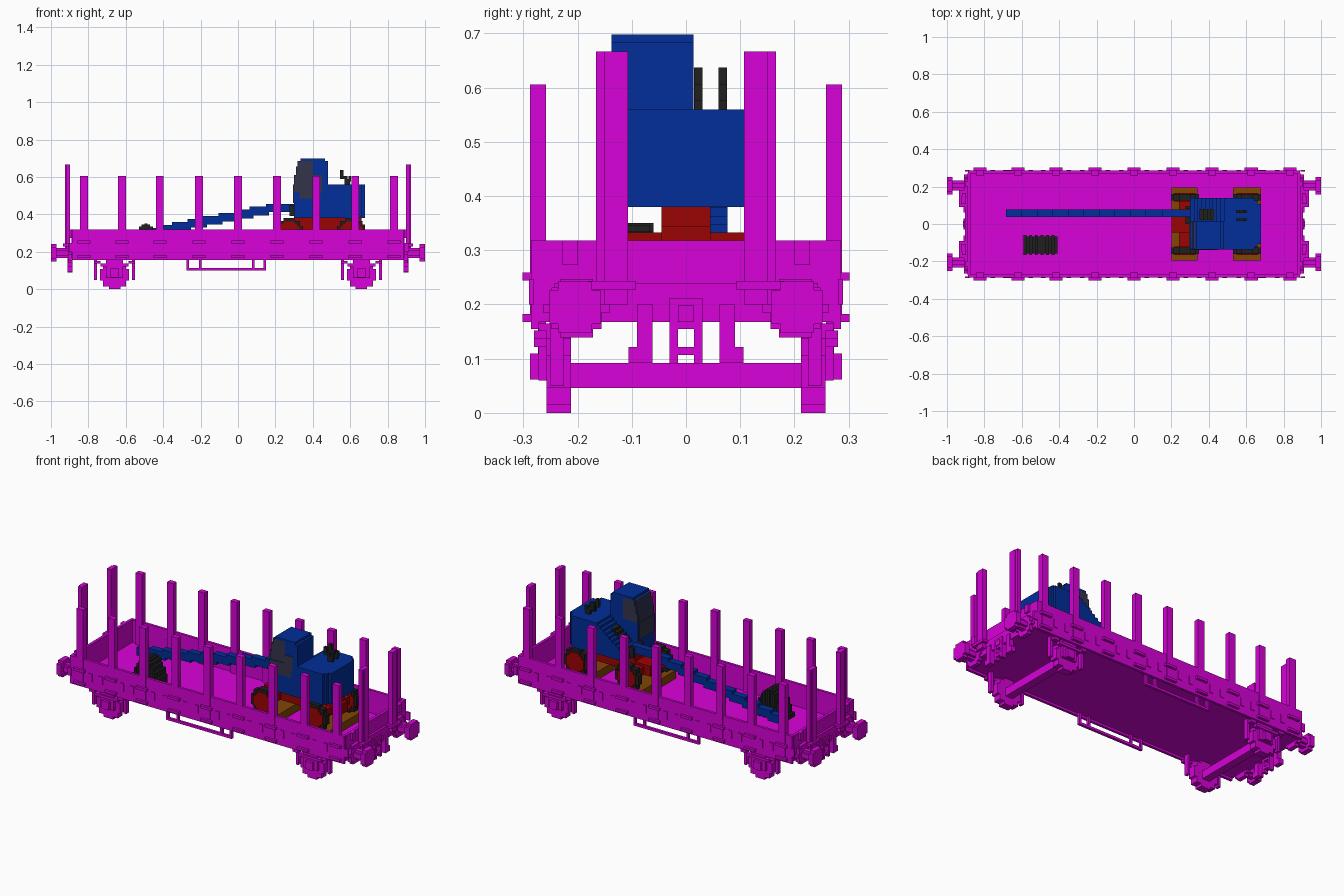
import bpy, bmesh, math

if "Cube" in bpy.data.objects:
    bpy.data.objects.remove(bpy.data.objects["Cube"], do_unlink=True)

V = 0.0153  # block size


def material(name, rgb):
    m = bpy.data.materials.new(name)
    m.use_nodes = True
    m.diffuse_color = (*rgb, 1)
    bsdf = next(n for n in m.node_tree.nodes if n.type == 'BSDF_PRINCIPLED')
    bsdf.inputs["Base Color"].default_value = (*rgb, 1)
    bsdf.inputs["Roughness"].default_value = 0.8
    return m


MAGENTA = material("magenta", (0.69, 0.0005, 0.69))
BLUE = material("deep blue", (0.0005, 0.027, 0.32))
RED = material("dark red", (0.33, 0.001, 0.001))
BLACK = material("black", (0.014, 0.014, 0.014))
SLATE = material("slate glass", (0.033, 0.033, 0.07))
BROWN = material("timber brown", (0.22, 0.06, 0.001))


def part(name, mat, boxes, mx=False, my=False):
    """Join boxes (x0, x1, y0, y1, z0, z1) into one object, mirrored in x and/or y."""
    bm = bmesh.new()
    for sx in ((1, -1) if mx else (1,)):
        for sy in ((1, -1) if my else (1,)):
            for x0, x1, y0, y1, z0, z1 in boxes:
                vs = bmesh.ops.create_cube(bm, size=1)["verts"]
                for v in vs:
                    v.co.x = sx * ((x0 + x1) / 2 + v.co.x * (x1 - x0))
                    v.co.y = sy * ((y0 + y1) / 2 + v.co.y * (y1 - y0))
                    v.co.z = (z0 + z1) / 2 + v.co.z * (z1 - z0)
    bmesh.ops.recalc_face_normals(bm, faces=bm.faces)
    me = bpy.data.meshes.new(name)
    bm.to_mesh(me)
    bm.free()
    me.materials.append(mat)
    ob = bpy.data.objects.new(name, me)
    bpy.context.collection.objects.link(ob)
    return ob


def disc(c, cz, r, a0, a1, axis="y"):
    """Stepped disc as rows of blocks; a0..a1 is its thickness along the axis."""
    n = max(3, round(2 * r / V))
    h = 2 * r / n
    rows = []
    for i in range(n):
        z0 = cz - r + i * h
        w = math.sqrt(max(r * r - (z0 + h / 2 - cz) ** 2, 0))
        w = max(h, round(w / h) * h)
        if axis == "y":
            rows.append((c - w, c + w, a0, a1, z0, z0 + h))
        else:
            rows.append((a0, a1, c - w, c + w, z0, z0 + h))
    return rows


# ---- wagon body: flat floor with thin walls one block thick
FLOOR = 0.185
part("wagon_floor", MAGENTA, [(-0.885, 0.885, -0.272, 0.272, 0.168, FLOOR)])
part("side_wall", MAGENTA, [(-0.888, 0.888, 0.271, 0.286, 0.155, 0.318)], my=True)
part("end_wall", MAGENTA, [(0.874, 0.89, -0.272, 0.272, 0.168, 0.318),
                           (0.89, 0.903, -0.243, 0.243, 0.168, 0.24)], mx=True)
part("end_bracket", MAGENTA, [(0.89, 0.903, 0.2, 0.228, 0.273, 0.318)], mx=True, my=True)

# ---- stakes with their clips
stakes = [-0.823, -0.62, -0.418, -0.209, 0, 0.209, 0.418, 0.627, 0.835]
part("side_stake", MAGENTA, [(x - 0.021, x + 0.021, 0.258, 0.288, 0.18, 0.606) for x in stakes], my=True)
clips, rings = [], []
for x in stakes:
    clips += [(x - 0.035, x + 0.035, 0.27, 0.302, 0.168, 0.182),
              (x - 0.035, x + 0.035, 0.27, 0.302, 0.244, 0.259)]
    for s in (-1, 1):
        rings.append((x + s * 0.068 - 0.012, x + s * 0.068 + 0.012, 0.28, 0.29, 0.2, 0.247))
part("stake_clip", MAGENTA, clips, my=True)
part("lashing_ring", MAGENTA, rings, my=True)
part("end_stake", MAGENTA, [(0.897, 0.925, 0.107, 0.15, 0.2, 0.667),
                            (0.897, 0.92, 0.15, 0.166, 0.2, 0.667)], mx=True, my=True)
part("end_stake_clip", MAGENTA, [(0.89, 0.935, 0.092, 0.181, 0.228, 0.243)], mx=True, my=True)

# ---- buffers, coupling and hanging fittings at both ends
part("buffer", MAGENTA, disc(0.205, 0.195, 0.047, 0.97, 1.0, "x")
     + disc(0.205, 0.193, 0.027, 0.9, 0.97, "x")
     + disc(0.202, 0.193, 0.054, 0.885, 0.91, "x"), mx=True, my=True)
part("coupling", MAGENTA, [(0.89, 0.915, -0.015, 0.015, 0.168, 0.198),
                           (0.885, 0.91, -0.03, 0.03, 0.155, 0.212),
                           (0.885, 0.912, -0.03, -0.015, 0.09, 0.17),
                           (0.885, 0.912, 0.015, 0.03, 0.09, 0.17),
                           (0.885, 0.912, -0.015, 0.015, 0.107, 0.122)], mx=True)
part("brake_hose", MAGENTA, [(0.885, 0.912, 0.062, 0.09, 0.092, 0.2),
                             (0.885, 0.912, 0.09, 0.106, 0.092, 0.122)], mx=True, my=True)

# ---- wheelsets
AX = 0.66
part("wagon_wheel", MAGENTA, disc(AX, 0.0765, 0.0765, 0.212, 0.257), mx=True, my=True)
part("wagon_axle", MAGENTA, [(AX - 0.023, AX + 0.023, -0.22, 0.22, 0.046, 0.092)], mx=True)
part("axle_box", MAGENTA, [(AX - 0.045, AX + 0.045, 0.25, 0.272, 0.06, 0.165),
                           (AX - 0.023, AX + 0.023, 0.272, 0.288, 0.062, 0.11),
                           (AX - 0.075, AX + 0.075, 0.257, 0.28, 0.122, 0.137),
                           (AX - 0.11, AX - 0.075, 0.257, 0.28, 0.137, 0.152),
                           (AX + 0.075, AX + 0.11, 0.257, 0.28, 0.137, 0.152)], mx=True, my=True)
part("brake_shoe", MAGENTA, [(AX + s * 0.102 - 0.008, AX + s * 0.102 + 0.008, 0.225, 0.25, 0.05, 0.17)
                             for s in (-1, 1)], mx=True, my=True)

# ---- thin step frame under each side
part("step_frame", MAGENTA, [(-0.275, 0.15, 0.258, 0.273, 0.1, 0.114)]
     + [(x, x + 0.014, 0.258, 0.273, 0.1, 0.17) for x in (-0.275, -0.208, 0.075, 0.136)], my=True)

# ---- timber under the excavator wheels
part("timber_beam", BROWN, [(0.2, 0.34, -0.195, 0.195, FLOOR, 0.232),
                            (0.53, 0.68, -0.195, 0.195, FLOOR, 0.232)])

# ---- excavator undercarriage
for label, x in (("front", 0.272), ("rear", 0.605)):
    part(label + "_tyre", BLACK, disc(x, 0.305, 0.075, 0.125, 0.16), my=True)
    part(label + "_wheel_disc", RED, disc(x, 0.305, 0.058, 0.12, 0.166), my=True)
part("undercarriage", RED, [(0.2, 0.68, -0.045, 0.045, 0.285, 0.345),
                            (0.3, 0.66, -0.045, 0.045, 0.345, 0.382),
                            (0.24, 0.31, -0.125, 0.125, 0.287, 0.333),
                            (0.57, 0.64, -0.125, 0.125, 0.287, 0.333)])

# ---- excavator house, with a stepped slope beside the cab
steps = 9
house = [(0.3, 0.645, -0.137, 0.014, 0.38, 0.56), (0.48, 0.645, 0.014, 0.14, 0.38, 0.56),
         (0.645, 0.66, -0.122, 0.125, 0.38, 0.56), (0.66, 0.678, -0.107, 0.107, 0.38, 0.56)]
for i in range(steps):
    x0 = 0.3 + i * 0.02
    house.append((x0, x0 + 0.02, 0.014, 0.14, 0.38, 0.425 + i * V))
part("house", BLUE, house)
part("hoist_gear", BLACK, [(0.35 + i * 0.02, 0.37 + i * 0.02, 0.022, 0.08, 0.44, 0.474 + i * V)
                           for i in range(4)])
part("boom_pivot", BLACK, [(0.275, 0.302, 0.0, 0.035, 0.39, 0.45), (0.275, 0.302, 0.08, 0.095, 0.39, 0.45)])

# ---- cab with a stepped, raked front
part("cab", BLUE, [(0.305, 0.48, -0.133, 0.01, 0.56, 0.61),
                   (0.315, 0.48, -0.133, 0.01, 0.61, 0.655),
                   (0.325, 0.48, -0.133, 0.01, 0.655, 0.684),
                   (0.335, 0.465, -0.137, 0.014, 0.684, 0.698),
                   (0.4, 0.48, -0.137, 0.014, 0.56, 0.684)])
panes = [(0.305, 0.56, 0.61), (0.315, 0.61, 0.655), (0.325, 0.655, 0.684)]
part("windscreen", SLATE, [(x - 0.006, x, -0.133, 0.01, z0, z1) for x, z0, z1 in panes]
     + [(0.294, 0.3, -0.133, 0.01, 0.46, 0.56)])
for label, y in (("right", -0.137), ("left", 0.008)):
    part(label + "_cab_window", SLATE, [(x, 0.4, y, y + 0.006, z0, z1) for x, z0, z1 in panes])
part("cab_door", SLATE, [(0.3, 0.42, -0.14, -0.136, 0.52, 0.56),
                         (0.33, 0.44, -0.14, -0.136, 0.485, 0.52),
                         (0.4, 0.45, -0.14, -0.136, 0.52, 0.61)])

# ---- two stepped exhaust pipes
pipes = []
for y in (0.015, 0.06):
    pipes += [(0.57, 0.6, y, y + V, 0.56, 0.59), (0.56, 0.585, y, y + V, 0.59, 0.606),
              (0.545, 0.565, y, y + V, 0.59, 0.637), (0.59, 0.605, y, y + V, 0.575, 0.606)]
part("exhaust_pipe", BLACK, pipes)

# ---- boom, stepping down towards the floor
boom = [(0.15, 0.302, 0.038, 0.077, 0.412, 0.456)]
for i in range(10):
    x1 = 0.15 - i * 0.083
    z = 0.395 - i * 0.0162
    boom.append((x1 - 0.088, x1 + 0.015, 0.038, 0.077, z, z + 0.046))
part("boom", BLUE, boom)

# ---- loose bucket, a ribbed mound of upright slices
bucket = []
for i in range(12):
    x = -0.59 + i * 0.015
    drop = 0.14 * (abs(x + 0.5075 - 0.0075) / 0.09) ** 2
    inset = 0.006 * (i % 2)
    bucket.append((x, x + 0.015, -0.165 + inset, -0.06 - inset, FLOOR, 0.35 - min(drop, 0.14)))
part("bucket", BLACK, bucket)
